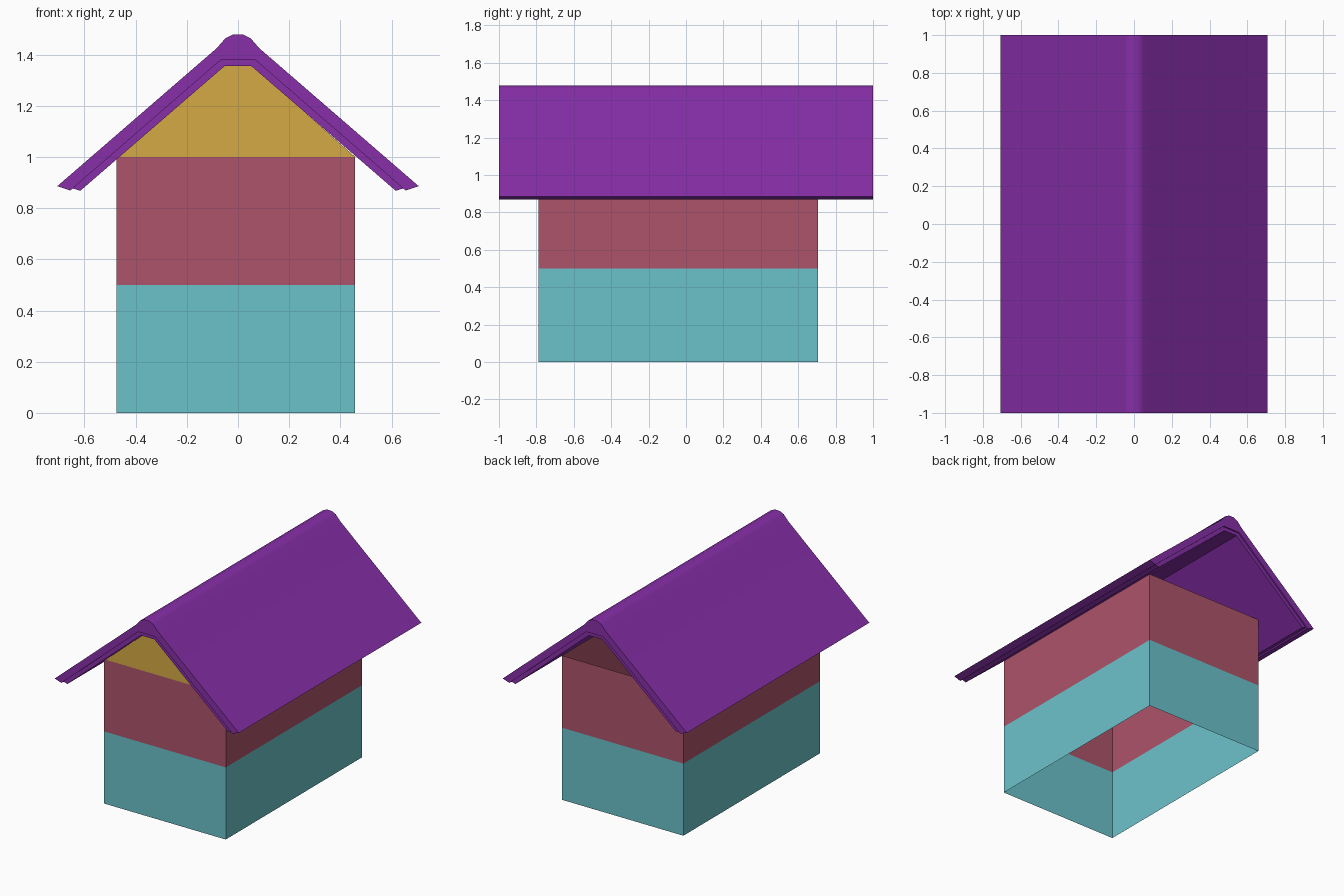
import bpy, bmesh, math

if "Cube" in bpy.data.objects:
    bpy.data.objects.remove(bpy.data.objects["Cube"])

def material(name, rgb):
    m = bpy.data.materials.new(name)
    m.diffuse_color = tuple((c / 255) ** 2.2 for c in rgb) + (1.0,)
    m.use_nodes = True
    m.node_tree.nodes["Principled BSDF"].inputs["Base Color"].default_value = m.diffuse_color
    return m

def make_object(name, bm, mat):
    me = bpy.data.meshes.new(name)
    bm.to_mesh(me)
    bm.free()
    ob = bpy.data.objects.new(name, me)
    bpy.context.collection.objects.link(ob)
    me.materials.append(mat)
    return ob

def wall_band(name, z0, z1, mat):
    """Open ring of four thin walls."""
    bm = bmesh.new()
    corners = [(X0, Y0), (X1, Y0), (X1, Y1), (X0, Y1)]
    low = [bm.verts.new((x, y, z0)) for x, y in corners]
    high = [bm.verts.new((x, y, z1)) for x, y in corners]
    for i in range(4):
        j = (i + 1) % 4
        bm.faces.new((low[i], low[j], high[j], high[i]))
    return make_object(name, bm, mat)

def roof_layer(name, top, under, y_half, mat):
    """Left half outline (top: eave to ridge, under: ridge to eave), mirrored and run along y."""
    mirror = lambda pts: [(-x, z) for x, z in reversed(pts)]
    outline = top + mirror(top) + mirror(under) + under
    bm = bmesh.new()
    front, back = [[bm.verts.new((x, y, z)) for x, z in outline] for y in (-y_half, y_half)]
    n = len(outline)
    bm.faces.new(front)
    bm.faces.new(back[::-1])
    for i in range(n):
        j = (i + 1) % n
        bm.faces.new((front[j], front[i], back[i], back[j]))
    bmesh.ops.recalc_face_normals(bm, faces=bm.faces)
    ob = make_object(name, bm, mat)
    bpy.ops.object.select_all(action='DESELECT')
    ob.select_set(True)
    bpy.context.view_layer.objects.active = ob
    bpy.ops.object.shade_smooth_by_angle(angle=math.radians(30))
    # keep the big slopes flat, blend only over the ridge cap
    weighted = ob.modifiers.new("flat_slopes", 'WEIGHTED_NORMAL')
    weighted.keep_sharp = True
    return ob

X0, X1, Y0, Y1 = -0.475, 0.458, -0.788, 0.707
teal = material("teal", (107, 193, 201))
red = material("red", (172, 84, 106))
gold = material("gold", (212, 168, 70))
purple = material("purple", (134, 50, 167))

# Walls, hollow and open at the bottom
wall_band("lower_walls", 0.0, 0.5, teal)
wall_band("upper_walls", 0.5, 1.0, red)

# Front gable (the back gable is open)
bm = bmesh.new()
pts = [(X0, 1.0), (X1, 1.0), (0.055, 1.357), (-0.055, 1.357)]
bm.faces.new([bm.verts.new((x, Y0, z)) for x, z in pts])
make_object("front_gable", bm, gold)

# Roof covering with rounded ridge cap
roof_layer("roof_covering",
           [(-0.706, 0.886), (-0.083, 1.425), (-0.05, 1.463), (-0.02, 1.478)],
           [(-0.065, 1.381), (-0.655, 0.869)], 1.0, purple)

# Inner roof lining, slightly shorter
roof_layer("roof_lining",
           [(-0.65, 0.878), (-0.065, 1.381)],
           [(-0.051, 1.356), (-0.616, 0.868)], 0.99, purple)
